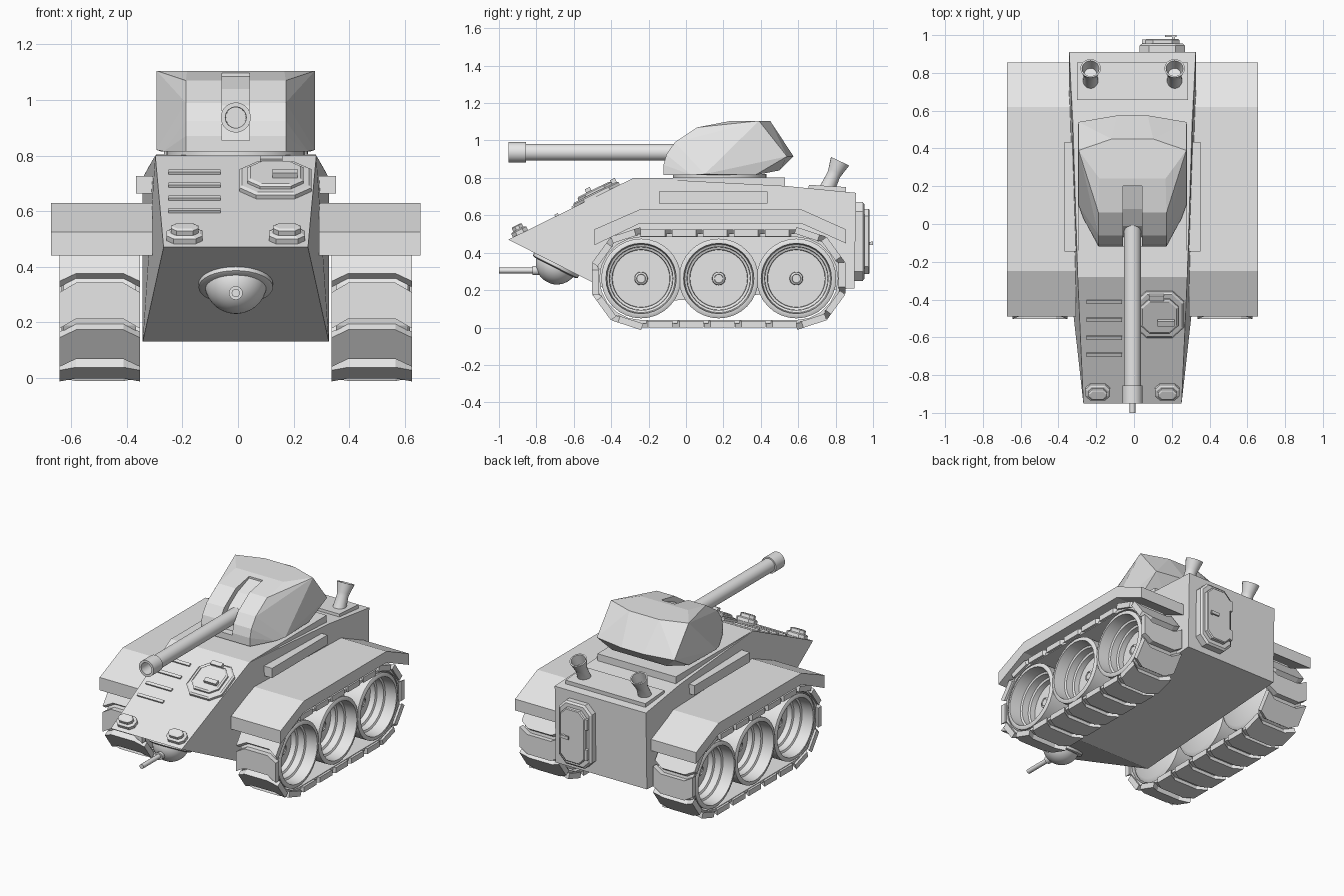
import bpy, bmesh
from math import sin, cos, pi, radians, atan2
from mathutils import Matrix, Vector

if "Cube" in bpy.data.objects:
    bpy.data.objects.remove(bpy.data.objects["Cube"], do_unlink=True)

CX = -0.008  # centre line of the vehicle
grey = bpy.data.materials.new("plain_grey")
grey.use_nodes = True
grey.diffuse_color = (0.8, 0.8, 0.8, 1)
grey.node_tree.nodes["Principled BSDF"].inputs["Base Color"].default_value = grey.diffuse_color


def finish(name, bm, smooth=False):
    bmesh.ops.remove_doubles(bm, verts=bm.verts, dist=1e-5)
    bmesh.ops.recalc_face_normals(bm, faces=bm.faces)
    me = bpy.data.meshes.new(name)
    bm.to_mesh(me)
    bm.free()
    me.materials.append(grey)
    ob = bpy.data.objects.new(name, me)
    bpy.context.collection.objects.link(ob)
    if smooth:
        bpy.ops.object.select_all(action="DESELECT")
        ob.select_set(True)
        bpy.context.view_layer.objects.active = ob
        bpy.ops.object.shade_smooth_by_angle(angle=radians(35))
    return ob


def loft(bm, rings, mat=Matrix(), caps=True):
    """Skin a list of closed rings that have equal point counts."""
    loops = [[bm.verts.new(mat @ Vector(p)) for p in r] for r in rings]
    n = len(loops[0])
    for a, b in zip(loops, loops[1:]):
        for i in range(n):
            j = (i + 1) % n
            bm.faces.new((a[i], a[j], b[j], b[i]))
    if caps:
        bm.faces.new(loops[0])
        bm.faces.new(loops[-1])


def build(name, parts, smooth=False):
    bm = bmesh.new()
    for rings, mat in parts:
        loft(bm, rings, mat)
    return finish(name, bm, smooth)


def turned(profile, n=32):
    return [[(r * cos(2 * pi * i / n), r * sin(2 * pi * i / n), z) for i in range(n)]
            for r, z in profile]


def prism(profile, x0, x1):
    return [[(x, y, z) for y, z in profile] for x in (x0, x1)]


def octagon(a, b, c, z):
    return [(a, c - b, z), (a, b - c, z), (a - c, b, z), (c - a, b, z),
            (-a, b - c, z), (-a, c - b, z), (c - a, -b, z), (a - c, -b, z)]


def hatch(*steps):
    return [octagon(*s) for s in steps]


def box(x, y, z, hx, hy, hz):
    return [[(x - hx, y - hy, z + s), (x + hx, y - hy, z + s),
             (x + hx, y + hy, z + s), (x - hx, y + hy, z + s)] for s in (-hz, hz)]


def place(x, y, z, angle=0, axis="X"):
    return Matrix.Translation((x, y, z)) @ Matrix.Rotation(angle, 4, axis)


# Hull, raised deck and engine cover
side = [(-0.95, 0.47, 0.26), (-0.28, 0.80, 0.29), (0.53, 0.757, 0.315),
        (0.91, 0.72, 0.335), (0.9, 0.21, 0.335), (-0.28, 0.13, 0.335)]
build("hull", [([[(CX + s * w, y, z) for y, z, w in side] for s in (-1, 1)], Matrix())])
deck = [(-0.28, 0.80), (0.53, 0.803), (0.53, 0.74), (-0.28, 0.77)]
build("raised_deck", [(prism(deck, CX - 0.288, CX + 0.288), Matrix())])
build("engine_cover", [(box(0, 0, 0, 0.293, 0.1, 0.025), place(CX, 0.755, 0.732, -0.06))])

# Front slope fittings
slope = atan2(0.33, 0.67)


def on_slope(x, y):
    return place(x, y, 0.47 + (y + 0.95) * 0.4925, slope)


spot = on_slope(0.135, -0.475)
build("driver_hatch", [
    (hatch((0.13, 0.135, 0.06, -0.01), (0.13, 0.135, 0.06, 0.015), (0.12, 0.125, 0.055, 0.022)), spot),
    (hatch((0.1, 0.1, 0.045, 0.01), (0.1, 0.1, 0.045, 0.033), (0.09, 0.09, 0.04, 0.04)), spot),
    (box(0.035, -0.03, 0.045, 0.045, 0.015, 0.015), spot),
    (box(-0.015, 0.112, 0.025, 0.04, 0.015, 0.02), spot)])
build("vents", [(box(0, 0, 0, 0.094, 0.01, 0.01), on_slope(-0.157, y))
                for y in (-0.41, -0.505, -0.6, -0.69)])
for label, x in (("right", -0.192), ("left", 0.176)):
    build(label + "_headlight", [
        (hatch((0.065, 0.045, 0.025, -0.01), (0.065, 0.045, 0.025, 0.02), (0.055, 0.036, 0.022, 0.026)),
         on_slope(x, -0.885)),
        (hatch((0.05, 0.03, 0.02, 0.02), (0.05, 0.03, 0.02, 0.045), (0.042, 0.022, 0.016, 0.05)),
         on_slope(x, -0.885))])

# Ball mount and small gun below the nose
low = place(CX, -0.69, 0.343, pi - atan2(0.34, 0.67))
dome = [(0.113 * cos(a * pi / 20), 0.113 * sin(a * pi / 20)) for a in range(10)]
build("ball_mount", [(turned([(0.134, -0.02), (0.134, 0.02), (0.122, 0.026)]), low),
                     (turned(dome), low)], True)
build("small_gun", [(turned([(0.015, 0), (0.015, 0.3)], 16), place(CX, -0.7, 0.305, pi / 2)),
                    (turned([(0.025, 0), (0.025, 0.12)], 16), place(CX, -0.7, 0.305, pi / 2))], True)

# Rear door with hinges and handle
rear = place(0.15, 0.905, 0.46, -pi / 2)
build("rear_door", [
    (hatch((0.12, 0.21, 0.05, -0.01), (0.12, 0.21, 0.05, 0.04), (0.108, 0.198, 0.045, 0.05)), rear),
    (hatch((0.09, 0.175, 0.04, 0.04), (0.09, 0.175, 0.04, 0.07), (0.085, 0.17, 0.04, 0.075)), rear)])
build("door_handle", [(box(0.06, 0.01, 0.08, 0.008, 0.008, 0.015), rear),
                      (box(0.045, 0.01, 0.09, 0.03, 0.01, 0.005), rear)])
build("door_hinges", [(box(-0.095, y, 0.06, 0.012, 0.035, 0.012), rear) for y in (-0.1, 0.1)])

# Turret body, with the gun slot cut out
bm = bmesh.new()
half = [(0.18, -0.12, 0.815), (0.18, -0.12, 0.87), (0.18, -0.105, 0.925), (0.18, -0.06, 0.99),
        (0.18, 0.06, 1.07), (0.175, 0.24, 1.105), (0.285, 0.39, 1.105), (0.11, 0.45, 1.105),
        (0.26, 0.03, 0.815), (0.285, 0.1, 0.82), (0.285, 0.54, 0.915), (0.08, 0.575, 0.915),
        (0.27, 0.37, 0.815), (0.2, 0.5, 0.84)]
points = [bm.verts.new((CX + s * x, y, z)) for x, y, z in half for s in (-1, 1)]
result = bmesh.ops.convex_hull(bm, input=points)
loose = [v for v in bm.verts if not v.link_faces]
bmesh.ops.delete(bm, geom=loose, context="VERTS")
bmesh.ops.dissolve_limit(bm, angle_limit=radians(1), verts=bm.verts, edges=bm.edges)
turret = finish("turret", bm)
slot = [(-0.2, 0.855), (-0.07, 0.855), (-0.055, 0.92), (-0.01, 0.98), (0.08, 1.04),
        (0.2, 1.085), (0.2, 1.2), (-0.2, 1.2)]
cutter = build("slot_cutter", [(prism(slot, CX - 0.05, CX + 0.05), Matrix())])
cutter.hide_render = True
mod = turret.modifiers.new("slot", "BOOLEAN")
mod.operation, mod.object, mod.solver = "DIFFERENCE", cutter, "EXACT"
bpy.context.view_layer.objects.active = turret
bpy.ops.object.modifier_apply(modifier="slot")
bpy.data.objects.remove(cutter, do_unlink=True)
build("turret_ring", [(turned([(0.25, 0.79), (0.25, 0.82)]), place(CX, 0.18, 0))], True)

# Main gun with a hollow muzzle
build("main_gun", [(turned([(0.045, 0), (0.045, 0.86), (0.054, 0.86), (0.054, 0.955),
                            (0.038, 0.955), (0.036, 0.8)]), place(CX, 0.005, 0.937, pi / 2))], True)

# Exhaust pipes
for label, x in (("right", -0.23), ("left", 0.215)):
    build(label + "_exhaust", [(turned([(0.042, 0), (0.036, 0.09), (0.04, 0.11), (0.054, 0.17),
                                        (0.045, 0.17), (0.033, 0.1)], 20),
                                place(x, 0.752, 0.735, radians(-25)))], True)

# Running gear
FRONT, BACK, AXLE, R = -0.24, 0.59, 0.262, 0.262
fender = [(-0.49, 0.525), (-0.25, 0.63), (0.62, 0.63), (0.855, 0.525),
          (0.855, 0.45), (0.62, 0.555), (-0.25, 0.555), (-0.49, 0.44)]
wheel = [(0.19, -0.13), (0.213, -0.115), (0.213, 0.13), (0.2, 0.137), (0.188, 0.137), (0.182, 0.06),
         (0.17, 0.055), (0.168, 0.01), (0.155, 0.005), (0.153, -0.03),
         (0.036, -0.03), (0.034, 0.02), (0.024, 0.026), (0.022, 0.02)]
shoe = []
for x, shift in ((-0.145, -0.02), (-0.085, 0.015), (0.085, 0.015), (0.145, -0.02)):
    shoe.append([(x, shift + u, h) for u, h in
                 ((-0.065, -0.036), (0.065, -0.036), (0.065, 0), (-0.065, 0))])


def shoe_matrix(x, y, angle):
    n = Vector((0, cos(angle), sin(angle)))
    t = Vector((0, sin(angle), -cos(angle)))
    m = Matrix((Vector((1, 0, 0)), t, n)).transposed().to_4x4()
    m.translation = Vector((x, y, AXLE)) + n * R
    return m


def belt_ring(x, r):
    return [(x, yc + r * cos(a0 - pi * i / 10), AXLE + r * sin(a0 - pi * i / 10))
            for yc, a0 in ((FRONT, -pi / 2), (BACK, pi / 2)) for i in range(11)]


for label, s in (("right", -1), ("left", 1)):
    xc = CX + s * 0.49
    build(label + "_fender", [(prism(fender, CX + s * 0.3, CX + s * 0.665), Matrix())])
    build(label + "_side_box", [(box(CX + s * 0.32, 0.145, 0.695, 0.04, 0.29, 0.032), Matrix())])
    for spot_name, y in (("front", FRONT), ("middle", 0.175), ("rear", BACK)):
        build(label + "_" + spot_name + "_wheel",
              [(turned(wheel), place(xc, y, AXLE, s * pi / 2, "Y"))], True)
    shoes = []
    for i in range(5):
        step = (i + 0.5) / 5
        y = FRONT + (BACK - FRONT) * step
        shoes += [shoe_matrix(xc, y, -pi / 2), shoe_matrix(xc, y, pi / 2),
                  shoe_matrix(xc, FRONT, -pi / 2 - pi * step),
                  shoe_matrix(xc, BACK, pi / 2 - pi * step)]
    build(label + "_track_shoes", [(shoe, m) for m in shoes])
    bm = bmesh.new()
    loft(bm, [belt_ring(xc + dx, r) for dx, r in
              ((-0.13, 0.24), (0.13, 0.24), (0.13, 0.222), (-0.13, 0.222), (-0.13, 0.24))],
         caps=False)
    finish(label + "_track_belt", bm)
